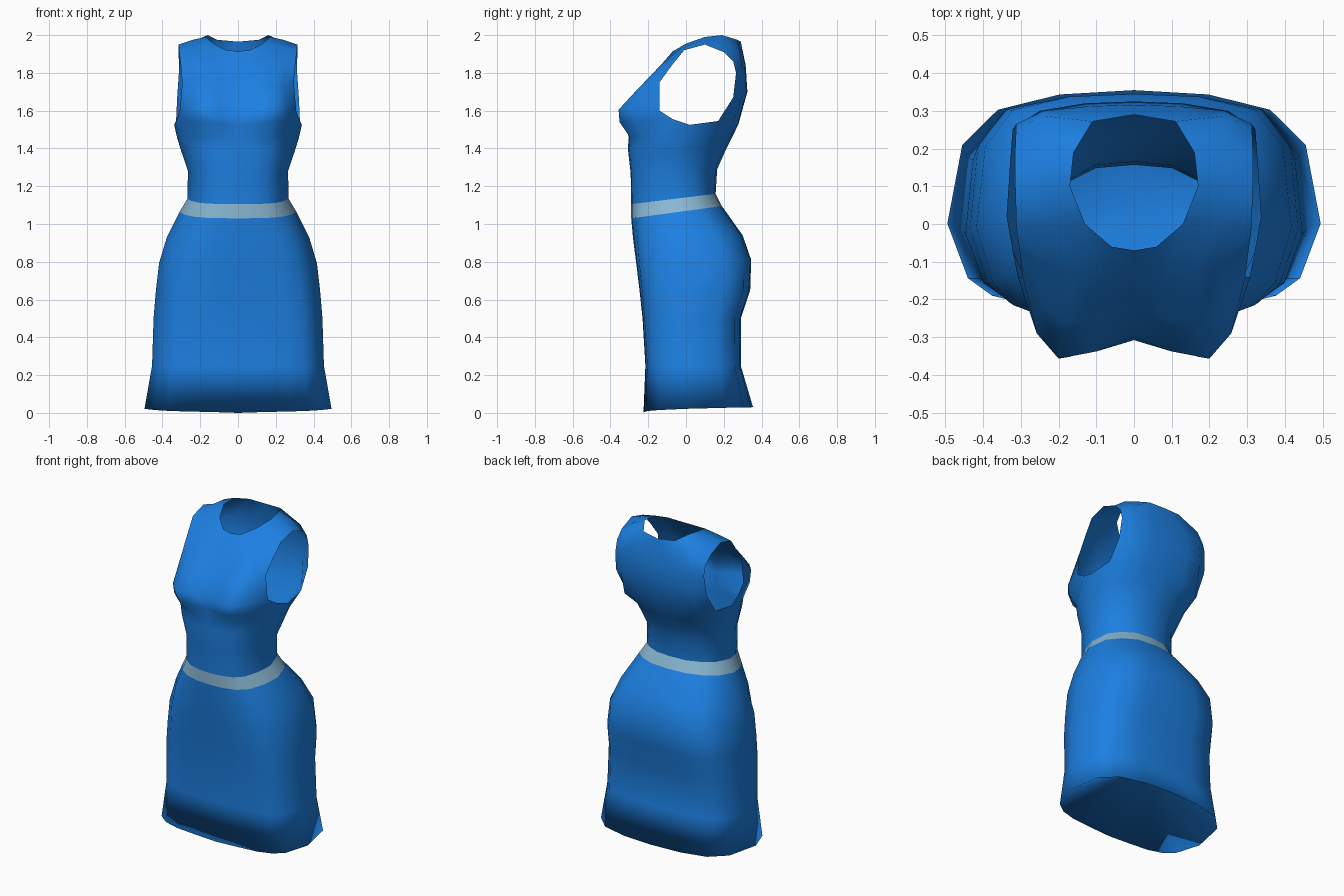
import bpy, bmesh

def material(name, rgb):
    m = bpy.data.materials.new(name)
    m.diffuse_color = (*rgb, 1)
    return m

BLUE = material("blue_cloth", (0.012, 0.215, 0.76))
PALE = material("pale_band", (0.25, 0.48, 0.65))

# Half cross-sections, front centre to back centre: (x / half width, depth 0..1)
WIDE = [(0, 0), (.28, .005), (.57, .02), (.76, .06), (.89, .14), (1, .39),
        (.92, .75), (.73, .91), (.4, .98), (0, 1)]
HIP = WIDE[:6] + [(.955, .77), (.79, .94), (.42, .99), (0, 1)]
ROUND = [(0, 0), (.28, .01), (.56, .05), (.77, .14), (.92, .32), (1, .52),
         (.9, .76), (.68, .89), (.38, .98), (0, 1)]

def ring(zf, zb, w, yf, yb, k=1, lift=1, base=HIP):
    """Tilted half ring blended from the base (k=0) to the round (k=1) section."""
    pts = []
    for (u0, t0), (u1, t1) in zip(base, ROUND):
        u, t = u0 + (u1 - u0) * k, t0 + (t1 - t0) * k
        pts.append((u * w, yf + t * (yb - yf), zf + t ** lift * (zb - zf)))
    return pts

def strip(bm, lower, upper):
    for i in range(len(lower) - 1):
        bm.faces.new((lower[i], lower[i + 1], upper[i + 1], upper[i]))

def rows(bm, lists):
    vs = [[bm.verts.new(p) for p in r] for r in lists]
    for a, b in zip(vs, vs[1:]):
        strip(bm, a, b)
    return vs

def finish(bm, name, mat):
    me = bpy.data.meshes.new(name)
    for f in bm.faces:
        f.smooth = True
    bm.to_mesh(me)
    bm.free()
    me.materials.append(mat)
    ob = bpy.data.objects.new(name, me)
    bpy.context.collection.objects.link(ob)
    mod = ob.modifiers.new("mirror", 'MIRROR')
    mod.use_clip = True
    mod.merge_threshold = 0.001
    return ob

# Skirt, flared from the waist over the hips to the hem
hem = ring(0, .03, .495, -.225, .355, 0, .35, WIDE)
band_low = ring(1.03, 1.095, .31, -.29, .19)
band_top = ring(1.105, 1.16, .268, -.29, .157)
bm = bmesh.new()
skirt = rows(bm, [hem,
                  ring(.25, .25, .455, -.215, .29, 0),
                  ring(.50, .50, .447, -.23, .29, 0),
                  ring(.64, .65, .435, -.245, .34, .05),
                  ring(.78, .81, .418, -.262, .345, .2),
                  ring(.92, .94, .377, -.28, .3, .6),
                  band_low])

# Hollow underside, rising from the hem to a raised centre
peak = bm.verts.new((0, .06, .3))
for a, b in zip(skirt[0], skirt[0][1:]):
    bm.faces.new((b, a, peak))
finish(bm, "skirt", BLUE)

# Waistband
bm = bmesh.new()
rows(bm, [band_low, band_top])
finish(bm, "waistband", PALE)

# Bodice: full rings up to the armpit, tucked in below the bust
chest = [(0, -.308, 1.52), (.07, -.325, 1.53), (.17, -.352, 1.54), (.262, -.27, 1.54),
         (.322, -.07, 1.555), (.338, .02, 1.525), (.328, .17, 1.545),
         (.26, .25, 1.53), (.14, .275, 1.53), (0, .278, 1.53)]
bm = bmesh.new()
body = rows(bm, [band_top,
                 ring(1.27, 1.29, .265, -.293, .165),
                 ring(1.40, 1.38, .302, -.308, .205),
                 ring(1.46, 1.45, .322, -.303, .24),
                 chest])
top = body[-1]

# Front panel with bust, from armpit to neckline
front = rows(bm, [
    [(0, -.3, 1.59), (.1, -.338, 1.6), (.2, -.357, 1.605), (.258, -.29, 1.61), (.308, -.14, 1.6)],
    [(0, -.235, 1.7), (.09, -.255, 1.71), (.18, -.26, 1.71), (.24, -.22, 1.73), (.295, -.14, 1.75)],
    [(0, -.15, 1.82), (.08, -.15, 1.825), (.16, -.135, 1.84), (.23, -.11, 1.85), (.303, -.075, 1.84)],
    [(0, -.07, 1.915), (.06, -.06, 1.92), (.13, 0, 1.955), (.22, -.005, 1.94), (.312, -.01, 1.92)]])
strip(bm, top[:5], front[0])

# Back panel, from armpit to neckline
back = rows(bm, [
    [(.322, .25, 1.67), (.25, .3, 1.69), (.13, .32, 1.7), (0, .325, 1.7)],
    [(.313, .265, 1.8), (.24, .3, 1.82), (.12, .312, 1.84), (0, .316, 1.84)],
    [(.313, .25, 1.86), (.24, .287, 1.9), (.11, .272, 1.975), (0, .29, 1.965)]])
strip(bm, top[6:], back[0])

# Shoulder bridging front and back between neck and armhole
ridge = [bm.verts.new(p) for p in [(.17, .1, 1.99), (.24, .1, 1.975), (.315, .1, 1.95)]]
rear = [bm.verts.new(p) for p in [(.16, .19, 2.0), (.24, .2, 1.965), (.315, .2, 1.91)]]
strip(bm, front[-1][2:], ridge)
strip(bm, ridge, rear)
strip(bm, rear, back[-1][2::-1])
finish(bm, "bodice", BLUE)
